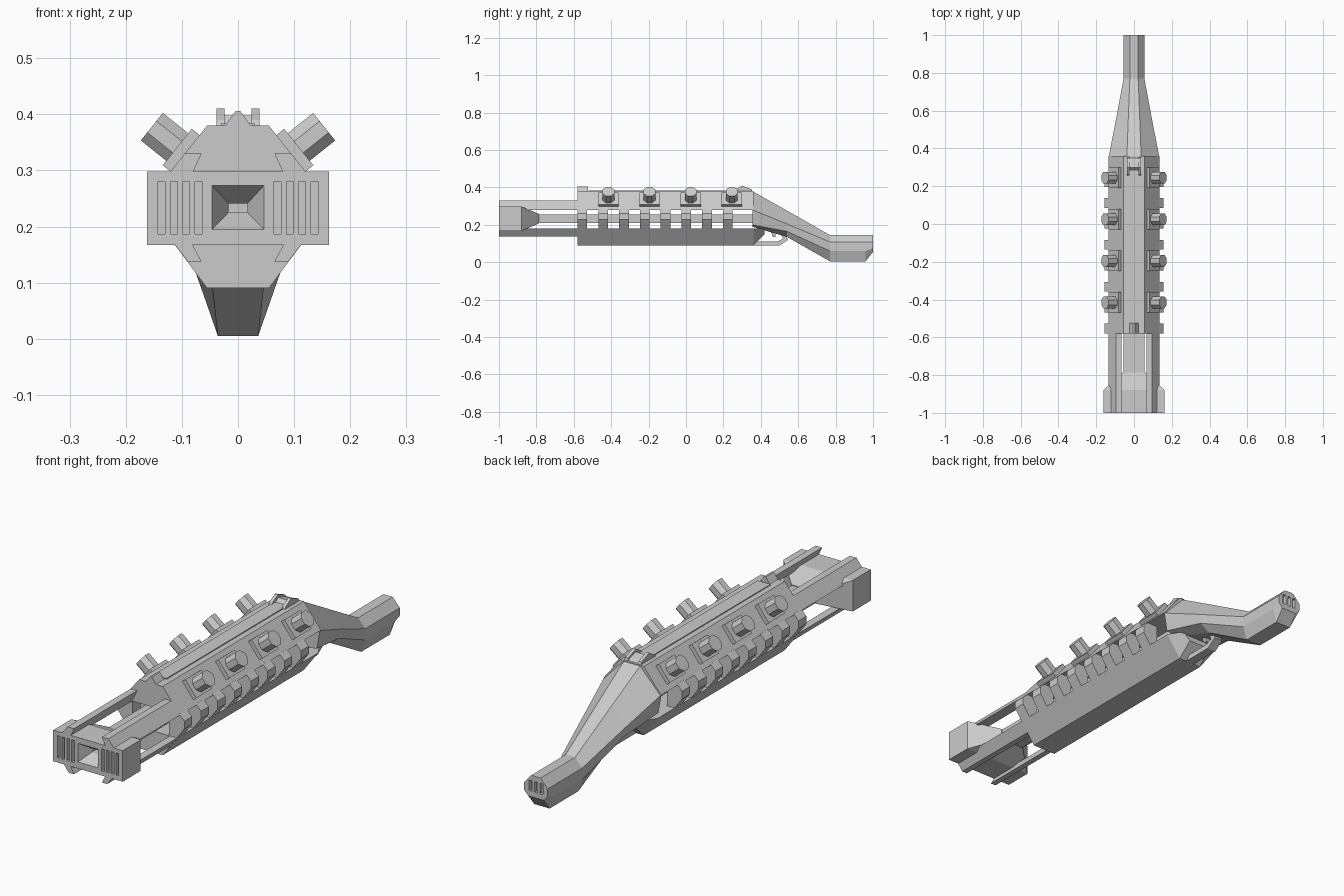
import bpy, bmesh, math
from mathutils import Vector, Matrix

if "Cube" in bpy.data.objects:
    bpy.data.objects.remove(bpy.data.objects["Cube"])


def finish(name, bm):
    bmesh.ops.recalc_face_normals(bm, faces=bm.faces)
    me = bpy.data.meshes.new(name)
    bm.to_mesh(me)
    bm.free()
    ob = bpy.data.objects.new(name, me)
    bpy.context.scene.collection.objects.link(ob)
    return ob


def mirror(ob):
    ob.modifiers.new("Mirror", "MIRROR")
    return ob


def add_loft(bm, rings):
    vs = [[bm.verts.new(p) for p in r] for r in rings]
    n = len(vs[0])
    for a, b in zip(vs, vs[1:]):
        for i in range(n):
            bm.faces.new((a[i], a[(i + 1) % n], b[(i + 1) % n], b[i]))
    bm.faces.new(vs[0])
    bm.faces.new(vs[-1][::-1])


def loft(name, rings):
    bm = bmesh.new()
    add_loft(bm, rings)
    return finish(name, bm)


def section(y, half):
    """Closed ring at y from a right-hand half profile of (x, z)."""
    return [(x, y, z) for x, z in half] + [(-x, y, z) for x, z in half[::-1]]


def prism_y(name, pts, y0, y1):
    return loft(name, [[(x, y, z) for x, z in pts] for y in (y0, y1)])


def prism_x(name, pts, x0, x1):
    return loft(name, [[(x, y, z) for y, z in pts] for x in (x0, x1)])


def rect(w, z0, z1):
    return [(w, z1), (w, z0)]


def cut(ob, cutter):
    m = ob.modifiers.new("Cut", "BOOLEAN")
    m.operation, m.object, m.solver = "DIFFERENCE", cutter, "EXACT"
    cutter.hide_render = True
    cutter.hide_viewport = True
    cutter.display_type = "WIRE"


def slots(name, xs, w, y0, y1, z0, z1):
    bm = bmesh.new()
    for x in xs:
        add_loft(bm, [[(x - w, y, z0), (x + w, y, z0), (x + w, y, z1), (x - w, y, z1)]
                      for y in (y0, y1)])
    return finish(name, bm)


# Upper and lower housings
upper = [(0.055, 0.38), (0.135, 0.28)]
lower = [(0.122, 0.18), (0.055, 0.09)]
loft("upper_housing", [section(y, upper) for y in (-0.58, 0.36)])
loft("lower_housing", [section(-0.58, lower), section(0.36, lower),
                       section(0.42, [(0.085, 0.18), (0.05, 0.15)])])
loft("top_strip", [section(y, rect(0.03, 0.37, 0.384)) for y in (-0.52, 0.3)])

# Inner barrel, running through the open gap between the housings
loft("barrel", [section(y, rect(0.055, 0.21, 0.255)) for y in (-0.82, 0.38)])

# Side ribs joining the housings
bm = bmesh.new()
for i in range(8):
    y = -0.554 + 0.111 * i
    prof = [(0.085, 0.285), (0.132, 0.284), (0.156, 0.26), (0.156, 0.228), (0.12, 0.178), (0.085, 0.178)]
    add_loft(bm, [[(x, y + d, z) for x, z in prof] for d in (-0.026, 0.026)])
mirror(finish("side_ribs", bm))

# Four long rails reaching the muzzle
mirror(prism_y("upper_rail", [(0.065, 0.33), (0.095, 0.33), (0.135, 0.28), (0.088, 0.28)], -1.0, -0.57))
mirror(prism_y("lower_rail", [(0.065, 0.138), (0.09, 0.138), (0.122, 0.18), (0.088, 0.18)], -1.0, -0.57))

# Muzzle block with tapered back, side slots and funnel
muzzle = loft("muzzle_block", [section(-1.0, rect(0.162, 0.167, 0.298)),
                               section(-0.88, rect(0.162, 0.167, 0.298)),
                               section(-0.785, rect(0.057, 0.208, 0.258))])
xs = [s * (0.07 + 0.0222 * i) for i in range(4) for s in (-1, 1)]
cut(muzzle, slots("muzzle_slot_cutter", xs, 0.0062, -1.02, -0.98, 0.187, 0.28))
cut(muzzle, loft("muzzle_funnel_cutter", [section(-1.02, rect(0.046, 0.195, 0.273)),
                                          section(-1.0, rect(0.046, 0.195, 0.273)),
                                          section(-0.95, rect(0.017, 0.225, 0.241)),
                                          section(-0.9, rect(0.017, 0.225, 0.241))]))

# Angled knobs on pads along the upper slopes
n = Vector((0.78, 0, 0.625)).normalized()
along = Vector((0.625, 0, -0.78)).normalized()
rot = Matrix((along, Vector((0, -1, 0)), n)).transposed().to_4x4()
if rot.determinant() < 0:
    rot = Matrix((along, Vector((0, 1, 0)), n)).transposed().to_4x4()
pads, knobs = bmesh.new(), bmesh.new()
for y in (-0.415, -0.195, 0.025, 0.245):
    base = Vector((0.095, y, 0.331))
    m = Matrix.Translation(base + n * 0.004) @ rot
    bmesh.ops.create_cube(pads, size=1, matrix=m @ Matrix.Diagonal((0.083, 0.108, 0.026, 1)))
    m = Matrix.Translation(base + n * 0.037) @ rot @ Matrix.Rotation(math.pi / 8, 4, "Z")
    bmesh.ops.create_cone(knobs, cap_ends=True, segments=8, radius1=0.034, radius2=0.034,
                          depth=0.076, matrix=m)
mirror(finish("knob_pads", pads))
mirror(finish("knobs", knobs))

# Sights
prism_y("front_sight", [(-0.024, 0.378), (-0.004, 0.406), (0.004, 0.406), (0.024, 0.378)], -0.58, -0.525)
mirror(prism_x("rear_sight_prong", [(0.255, 0.378), (0.265, 0.39), (0.3, 0.41), (0.35, 0.39), (0.36, 0.37)],
               0.024, 0.038))
prism_x("rear_sight_base", [(0.28, 0.378), (0.3, 0.398), (0.34, 0.388), (0.36, 0.37)], -0.026, 0.026)

# Stock sweeping down to the grip
grip = [(0.022, 0.145), (0.055, 0.108), (0.055, 0.06), (0.036, 0.005)]
stock = loft("stock", [
    section(0.355, [(0.038, 0.38), (0.134, 0.28), (0.12, 0.2), (0.07, 0.19)]),
    section(0.54, [(0.031, 0.276), (0.098, 0.205), (0.092, 0.165), (0.05, 0.135)]),
    section(0.77, grip), section(0.96, grip),
    section(1.0, [(0.022, 0.145), (0.055, 0.108), (0.055, 0.075), (0.036, 0.055)])])
cut(stock, slots("grip_slot_cutter", (-0.025, 0, 0.025), 0.007, 0.985, 1.02, 0.078, 0.122))

# Trigger and guard
prism_x("trigger_guard", [(0.36, 0.09), (0.5, 0.09), (0.545, 0.12), (0.515, 0.175), (0.495, 0.175),
                          (0.52, 0.125), (0.49, 0.112), (0.36, 0.112)], -0.02, 0.02)
prism_x("trigger", [(0.45, 0.2), (0.48, 0.2), (0.475, 0.165), (0.48, 0.135), (0.465, 0.135), (0.452, 0.165)],
        -0.012, 0.012)
